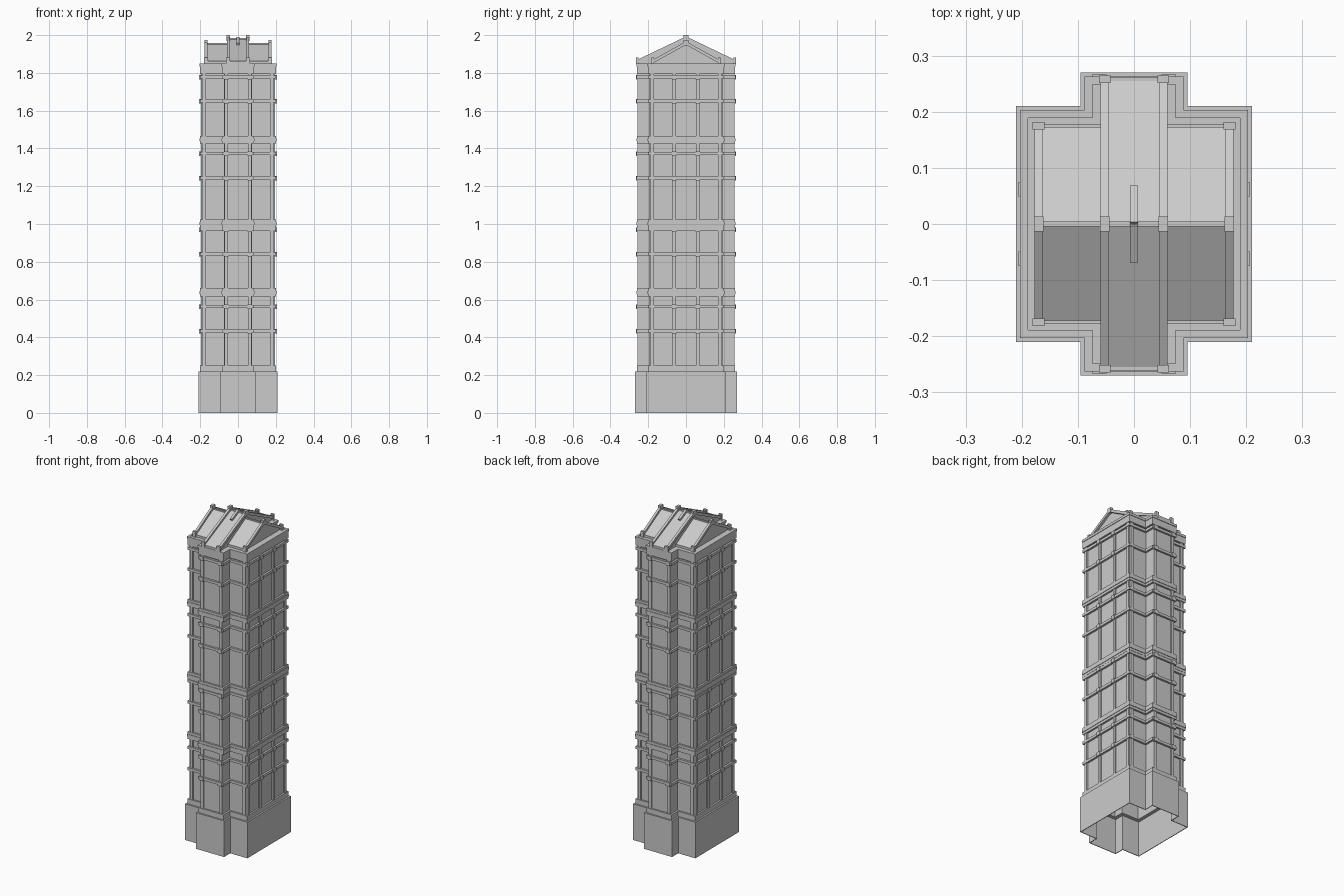
import bpy
import bmesh
from mathutils import Matrix, Vector

cube = bpy.data.objects.get("Cube")
if cube:
    bpy.data.objects.remove(cube, do_unlink=True)

stone = bpy.data.materials.new("grey_stone")
stone.use_nodes = True
GREY = (0.6, 0.6, 0.6, 1)
stone.diffuse_color = GREY
stone.node_tree.nodes["Principled BSDF"].inputs["Base Color"].default_value = GREY


def finish(name, bm):
    bmesh.ops.recalc_face_normals(bm, faces=bm.faces)
    mesh = bpy.data.meshes.new(name)
    bm.to_mesh(mesh)
    bm.free()
    mesh.materials.append(stone)
    obj = bpy.data.objects.new(name, mesh)
    bpy.context.collection.objects.link(obj)
    return obj


def box(bm, centre, size, rot=None):
    m = Matrix.Translation(centre) @ (rot or Matrix()) @ Matrix.Diagonal((*size, 1))
    bmesh.ops.create_cube(bm, size=1, matrix=m)


def outline(off):
    """Stepped plan: square block with a projecting bay front and back."""
    h, p, b = 0.2 + off, 0.085 + off, 0.26 + off
    quarter = [(h, h), (p, h), (p, b)]
    pts = quarter + [(-x, y) for x, y in reversed(quarter)]
    return pts + [(-x, -y) for x, y in pts]


def ring(bm, z0, z1, outer, inner):
    """Hollow band following the plan."""
    loops = [[bm.verts.new((x, y, z)) for x, y in outline(off)]
             for off, z in ((outer, z0), (outer, z1), (inner, z1), (inner, z0))]
    n = len(loops[0])
    for k in range(4):
        a, b = loops[k], loops[(k + 1) % 4]
        for i in range(n):
            j = (i + 1) % n
            bm.faces.new((a[i], a[j], b[j], b[i]))


def rings(name, spans, outer, inner):
    bm = bmesh.new()
    for z0, z1 in spans:
        ring(bm, z0, z1, outer, inner)
    return finish(name, bm)


WALL = -0.011
TOP = 1.85

# Hollow plinth with its ledge, walls, floor bands and rails
rings("plinth", [(0, 0.22)], 0.01, 0.006)
rings("plinth_ledge", [(0.215, 0.22)], 0.01, WALL - 0.004)
rings("walls", [(0.22, TOP - 0.01)], WALL, WALL - 0.004)
rings("wall_skirt", [(0.22, 0.25)], 0, WALL)
rings("floor_bands", [(0.615, 0.66), (0.98, 1.025), (1.425, 1.467), (1.795, TOP)], 0, WALL)
rings("band_lips", [(0.63, 0.645), (0.995, 1.01), (1.44, 1.453), (1.835, TOP)], 0.003, WALL)
RAILS = [0.433, 0.563, 0.84, 0.97, 1.243, 1.373, 1.65, 1.778]
rings("rails", [(z - 0.008, z + 0.008) for z in RAILS], 0.001, WALL)

# Flat deck under the roofs
bm = bmesh.new()
bm.faces.new([bm.verts.new((x, y, TOP - 0.003)) for x, y in outline(-0.002)])
finish("roof_deck", bm)

# Upright posts, with a block where the middle ones cross each rail
posts, blocks = bmesh.new(), bmesh.new()
mid = (0.22 + TOP) / 2
for s in (-1, 1):
    for t in (-1, 1):
        box(posts, (t * 0.063, s * 0.251, mid), (0.018, 0.012, TOP - 0.23))
        box(posts, (t * 0.178, s * 0.191, mid), (0.018, 0.012, TOP - 0.23))
        for y in (0.063, 0.178):
            box(posts, (s * 0.191, t * y, mid), (0.012, 0.018, TOP - 0.23))
        for z in RAILS:
            box(blocks, (t * 0.062, s * 0.259, z), (0.026, 0.014, 0.024))
            box(blocks, (s * 0.199, t * 0.062, z), (0.014, 0.026, 0.024))
finish("posts", posts)
finish("rail_blocks", blocks)


def gable(name, x, y, ridge):
    """Solid pitched roof with its ridge along x."""
    bm = bmesh.new()
    ends = [[bm.verts.new((s * x, py, pz)) for py, pz in
             ((-y, TOP - 0.003), (y, TOP - 0.003), (y, TOP + 0.008), (0, ridge), (-y, TOP + 0.008))]
            for s in (-1, 1)]
    for end in ends:
        bm.faces.new(end)
    for i in range(5):
        j = (i + 1) % 5
        bm.faces.new((ends[0][i], ends[0][j], ends[1][j], ends[1][i]))
    finish(name, bm)


def slope_beam(bm, x, y, z_eave, z_ridge, width, depth):
    """Pair of beams rising from both eaves to the ridge."""
    for s in (-1, 1):
        a, b = Vector((x, s * y, z_eave)), Vector((x, 0, z_ridge))
        rot = (b - a).to_track_quat("Y", "Z").to_matrix().to_4x4()
        box(bm, (a + b) / 2, (width, (b - a).length, depth), rot)


# Roofs: wide low one crossed by a taller narrow one
gable("side_roof", 0.163, 0.172, 1.953)
gable("centre_roof", 0.053, 0.26, 1.978)

beams, caps = bmesh.new(), bmesh.new()
for x, y, ridge in ((0.17, 0.172, 1.958), (0.052, 0.255, 1.984)):
    for s in (-1, 1):
        slope_beam(beams, s * x, y, TOP + 0.012, ridge, 0.015, 0.016)
        box(caps, (s * x, 0, ridge + 0.001), (0.017, 0.026, 0.03))
        for t in (-1, 1):
            box(caps, (s * x, t * (y + 0.003), TOP + 0.014), (0.021, 0.013, 0.034))
    # Eave and ridge strips
    box(beams, (0, 0, ridge - 0.004), (2 * x, 0.009, 0.008))
    for t in (-1, 1):
        box(beams, (0, t * (y + 0.003), TOP + 0.006), (2 * x, 0.006, 0.014))
finish("roof_beams", beams)
finish("roof_beam_caps", caps)

# Short saddle over the middle of the ridge
bm = bmesh.new()
slope_beam(bm, 0, 0.065, 1.952, 1.983, 0.015, 0.016)
finish("ridge_saddle", bm)
